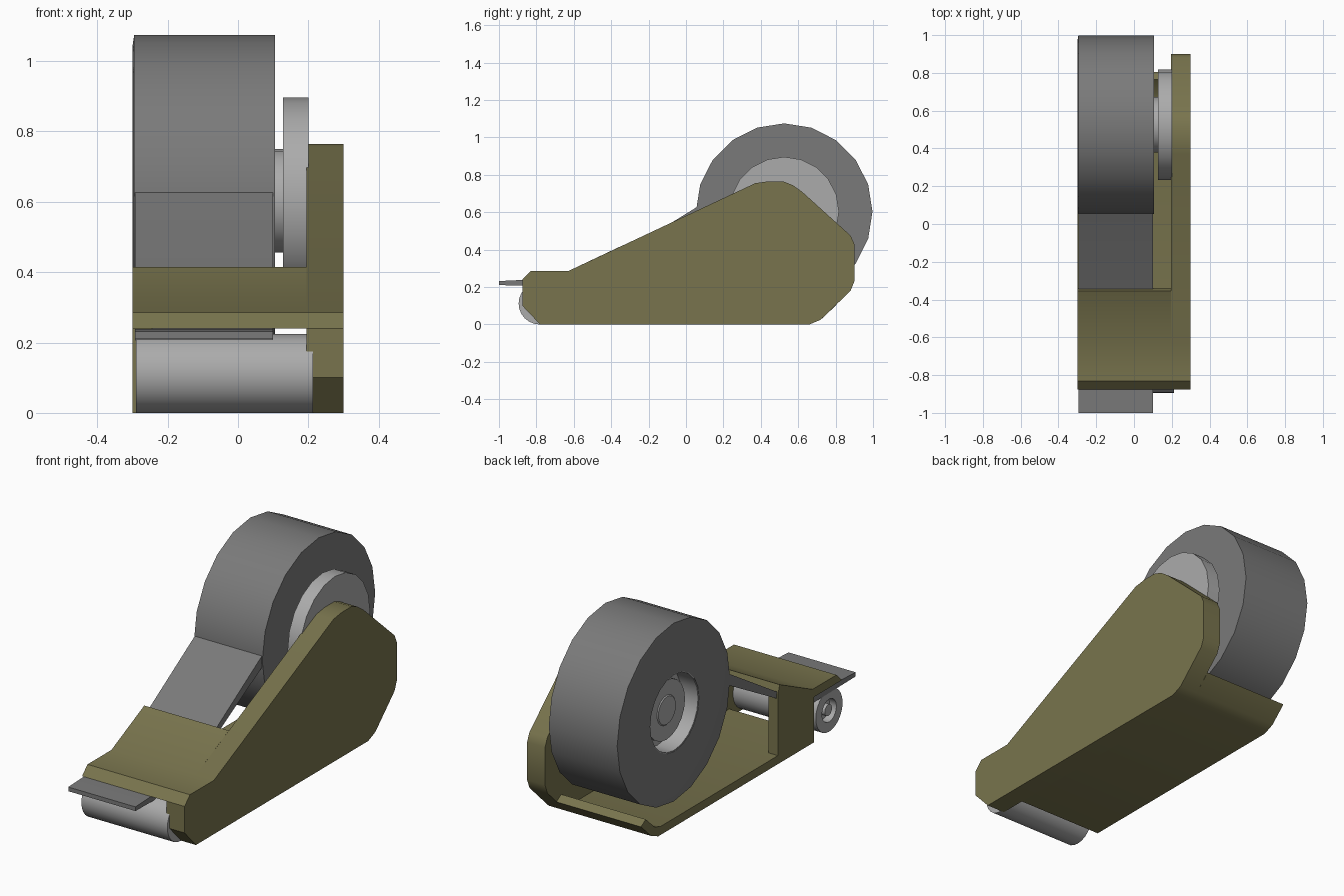
import bpy, bmesh
from math import cos, sin, tau, radians

if "Cube" in bpy.data.objects:
    bpy.data.objects.remove(bpy.data.objects["Cube"])


def material(name, rgb):
    m = bpy.data.materials.new(name)
    m.diffuse_color = (*rgb, 1)
    m.use_nodes = True
    m.node_tree.nodes["Principled BSDF"].inputs["Base Color"].default_value = m.diffuse_color
    return m


tan = material("tan", (0.19, 0.175, 0.075))
dark_grey = material("dark_grey", (0.195, 0.195, 0.195))
light_grey = material("light_grey", (0.41, 0.41, 0.41))


def finish(name, bm, mat):
    bmesh.ops.recalc_face_normals(bm, faces=bm.faces)
    mesh = bpy.data.meshes.new(name)
    bm.to_mesh(mesh)
    bm.free()
    ob = bpy.data.objects.new(name, mesh)
    bpy.context.collection.objects.link(ob)
    mesh.materials.append(mat)
    bpy.ops.object.select_all(action='DESELECT')
    ob.select_set(True)
    bpy.context.view_layer.objects.active = ob
    bpy.ops.object.shade_smooth_by_angle(angle=radians(30))
    return ob


def prism(name, profile, x0, x1, mat):
    """Extrude a (y, z) outline along x."""
    bm = bmesh.new()
    a = [bm.verts.new((x0, y, z)) for y, z in profile]
    b = [bm.verts.new((x1, y, z)) for y, z in profile]
    bm.faces.new(a)
    bm.faces.new(b)
    n = len(a)
    for i in range(n):
        j = (i + 1) % n
        bm.faces.new((a[i], a[j], b[j], b[i]))
    return finish(name, bm, mat)


def lathe(name, profile, y, z, sides, mat, closed=False):
    """Turn an (x, radius) outline round an x axis; cap both ends or close the loop."""
    bm = bmesh.new()
    rings = [[bm.verts.new((x, y + r * cos(tau * k / sides), z + r * sin(tau * k / sides)))
              for k in range(sides)] for x, r in profile]
    pairs = list(zip(rings, rings[1:]))
    if closed:
        pairs.append((rings[-1], rings[0]))
    else:
        bm.faces.new(rings[0])
        bm.faces.new(rings[-1])
    for p, q in pairs:
        for k in range(sides):
            m = (k + 1) % sides
            bm.faces.new((p[k], p[m], q[m], q[k]))
    return finish(name, bm, mat)


# Body: tall side plate
prism("side_plate", [(-0.78, 0), (0.66, 0), (0.72, 0.025), (0.88, 0.18), (0.90, 0.23),
                     (0.90, 0.43), (0.88, 0.475), (0.62, 0.71), (0.57, 0.745),
                     (0.52, 0.765), (0.44, 0.765), (0.37, 0.755), (-0.63, 0.285),
                     (-0.83, 0.285), (-0.875, 0.24), (-0.875, 0.10)], 0.195, 0.30, tan)

# Body: floor with upturned back lip
prism("floor", [(-0.64, 0), (0.66, 0), (0.72, 0.025), (0.805, 0.105), (0.765, 0.13),
                (0.69, 0.06), (0.64, 0.045), (-0.64, 0.045)], -0.30, 0.195, tan)

# Body: sloping front cover and the short wall that carries it
prism("front_cover", [(-0.875, 0.24), (-0.62, 0.24), (-0.34, 0.37), (-0.355, 0.415),
                      (-0.63, 0.285), (-0.83, 0.285)], -0.30, 0.195, tan)
prism("front_wall", [(-0.64, 0.045), (-0.34, 0.045), (-0.34, 0.37), (-0.62, 0.24),
                     (-0.64, 0.24)], -0.30, -0.245, tan)

# Tape strip leading off the roll and out of the front
prism("tape_strip", [(-1.0, 0.21), (-0.62, 0.205), (-0.34, 0.345), (0.10, 0.59),
                     (0.07, 0.635), (-0.35, 0.375), (-0.64, 0.238), (-0.87, 0.238),
                     (-1.0, 0.232)], -0.293, 0.10, dark_grey)

# Tape roll, a ring with a slightly bevelled left rim
lathe("tape_roll", [(-0.30, 0.205), (-0.30, 0.44), (-0.295, 0.472),
                    (0.105, 0.472), (0.105, 0.205)], 0.525, 0.603, 20, dark_grey, closed=True)

# Hub: core, sleeve inside the roll, neck and flange against the side plate
lathe("hub", [(-0.257, 0.073), (-0.252, 0.078), (-0.252, 0.157), (-0.20, 0.157),
              (-0.20, 0.20), (-0.298, 0.20), (-0.298, 0.2055), (0.10, 0.2055),
              (0.10, 0.147), (0.128, 0.147), (0.128, 0.293), (0.20, 0.293)],
      0.525, 0.603, 20, light_grey)

# Front roller with hollow end and centre pin
lathe("front_roller", [(-0.285, 0.03), (-0.25, 0.03), (-0.25, 0.06), (-0.29, 0.06),
                       (-0.29, 0.112), (0.213, 0.112)], -0.783, 0.112, 24, light_grey)
